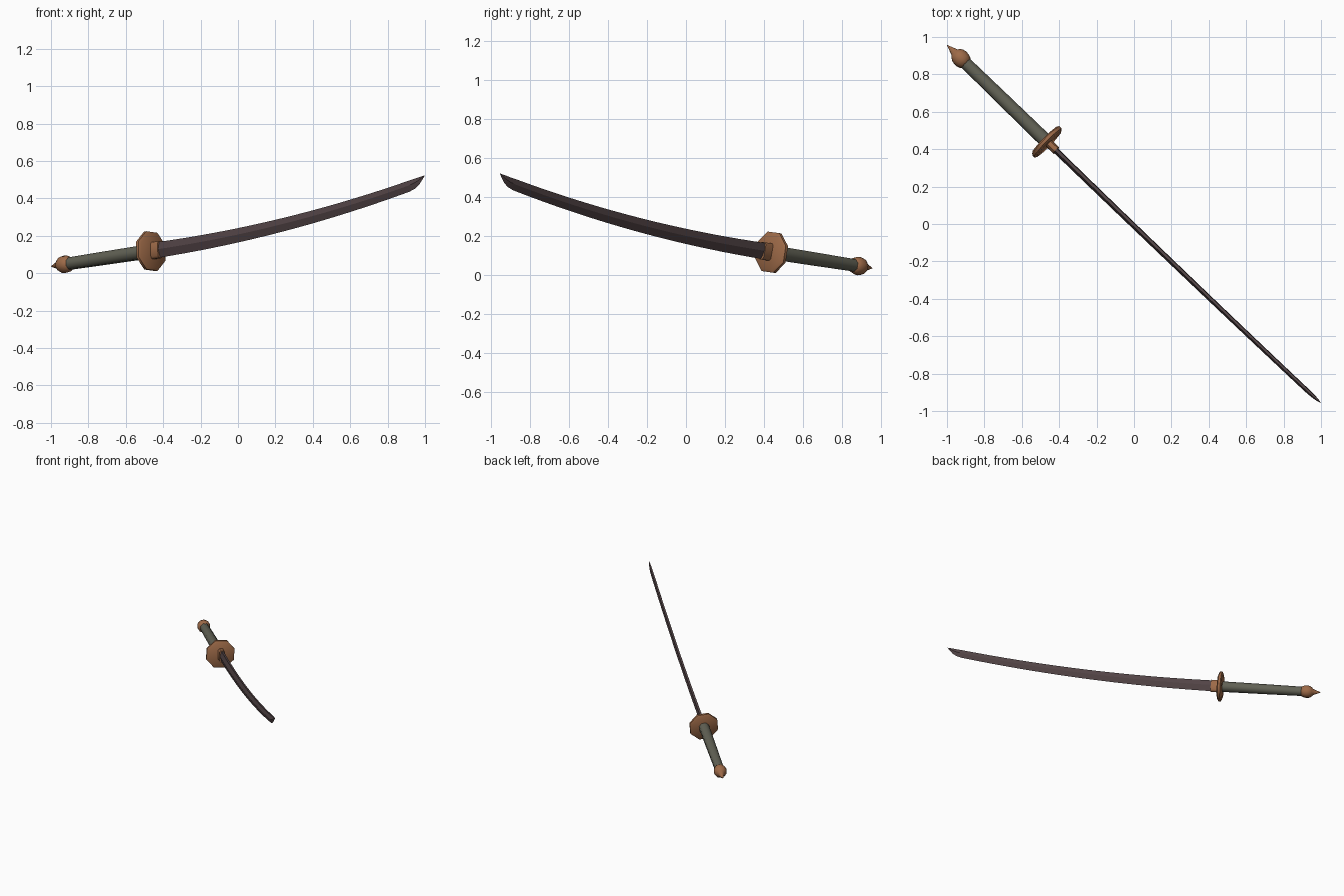
import bpy, bmesh, math
from mathutils import Vector

if "Cube" in bpy.data.objects:
    bpy.data.objects.remove(bpy.data.objects["Cube"])

# sword lies in one slightly leaning plane; everything is placed by world x along it
K = -0.957
L = math.hypot(1, K)
U = Vector((1 / L, K / L, 0))           # horizontal direction along the sword
ROLL = 0.10                             # lean of the sword's plane
FLAT = Vector((-K / L, 1 / L, 0))
N = (FLAT - Vector((0, 0, ROLL))).normalized()


def mat(name, c):
    m = bpy.data.materials.new(name)
    m.diffuse_color = (*c, 1)
    m.use_nodes = True
    m.node_tree.nodes["Principled BSDF"].inputs["Base Color"].default_value = m.diffuse_color
    return m


BLADE = mat("dark steel", (0.085, 0.058, 0.061))
COPPER = mat("copper", (0.34, 0.145, 0.065))
GRIP = mat("grey green wrap", (0.12, 0.12, 0.09))


def height(x):
    """centre line: straight grip, then a curved blade"""
    if x < -0.42:
        return 0.118 + 0.153 * (x + 0.465)
    t = x + 0.42
    return 0.125 + 0.15 * t + 0.078 * t * t


def centre(x):
    """the sag below the chord also leans sideways"""
    z = height(x)
    sag = z - (0.28 + 0.243 * x)
    return Vector((x, K * x + sag * ROLL * L, z))


def place(x, a, b):
    """point at x, offset a across the plane and b square to the centre line"""
    along = (centre(x + 0.001) - centre(x - 0.001)).normalized()
    side = (N - along * N.dot(along)).normalized()
    return centre(x) + side * a + along.cross(side) * b


def loft(name, rings, material, angle=30):
    """rings: list of (x, [(a, b), ...])"""
    bm = bmesh.new()
    vs = [[bm.verts.new(place(x, a, b)) for a, b in sec] for x, sec in rings]
    n = len(vs[0])
    for r, q in zip(vs, vs[1:]):
        for i in range(n):
            j = (i + 1) % n
            bm.faces.new((r[i], r[j], q[j], q[i]))
    bm.faces.new(vs[0])
    bm.faces.new(vs[-1])
    bmesh.ops.remove_doubles(bm, verts=bm.verts, dist=0.0003)
    bmesh.ops.recalc_face_normals(bm, faces=bm.faces)
    me = bpy.data.meshes.new(name)
    bm.to_mesh(me)
    bm.free()
    me.materials.append(material)
    ob = bpy.data.objects.new(name, me)
    bpy.context.collection.objects.link(ob)
    bpy.ops.object.select_all(action='DESELECT')
    ob.select_set(True)
    bpy.context.view_layer.objects.active = ob
    bpy.ops.object.shade_smooth_by_angle(angle=math.radians(angle))
    return ob


def ring(r, sides, turn=0.5):
    return [(r * math.cos(2 * math.pi * (i + turn) / sides),
             r * math.sin(2 * math.pi * (i + turn) / sides)) for i in range(sides)]


# blade: narrow spine on top, ridge in the middle, sharp edge below
def blade_section(w, top, bottom):
    ridge = bottom + (top - bottom) * 0.52
    return [(w * 0.5, top), (w, ridge), (0, bottom), (-w, ridge), (-w * 0.5, top)]


rings = []
for i in range(19):
    f = i / 18
    h = 0.042 - 0.013 * f
    rings.append((-0.44 + 1.355 * f, blade_section(0.016 - 0.004 * f, h, -h)))
# swept point rising to the spine
for x, w, low in ((0.945, 0.011, -0.023), (0.968, 0.009, -0.010), (0.985, 0.006, 0.008), (1.002, 0.0005, 0.027)):
    rings.append((x, blade_section(w, 0.028, low)))
loft("blade", rings, BLADE, 20)

# collar between blade and guard
box = [(0.021, 0.034), (0.012, 0.045), (-0.012, 0.045), (-0.021, 0.034),
       (-0.018, -0.034), (-0.008, -0.045), (0.008, -0.045), (0.018, -0.034)]
loft("blade_collar", [(x, box) for x in (-0.465, -0.416)], COPPER, 50)

# octagonal guard with softened rim
loft("guard", [(-0.466 + d, ring(r, 8)) for d, r in
               ((-0.012, 0.097), (-0.006, 0.111), (0.006, 0.111), (0.012, 0.097))], COPPER, 50)

# grip
loft("grip", [(-0.925, ring(0.034, 8)), (-0.7, ring(0.037, 8)), (-0.465, ring(0.039, 8))], GRIP, 50)

# round pommel with a small spike
loft("pommel", [(x, ring(r, 10)) for x, r in
                ((-0.892, 0.022), (-0.901, 0.039), (-0.914, 0.046), (-0.928, 0.048), (-0.942, 0.044),
                 (-0.953, 0.034), (-0.959, 0.023), (-1.0, 0.0008))], COPPER, 50)
